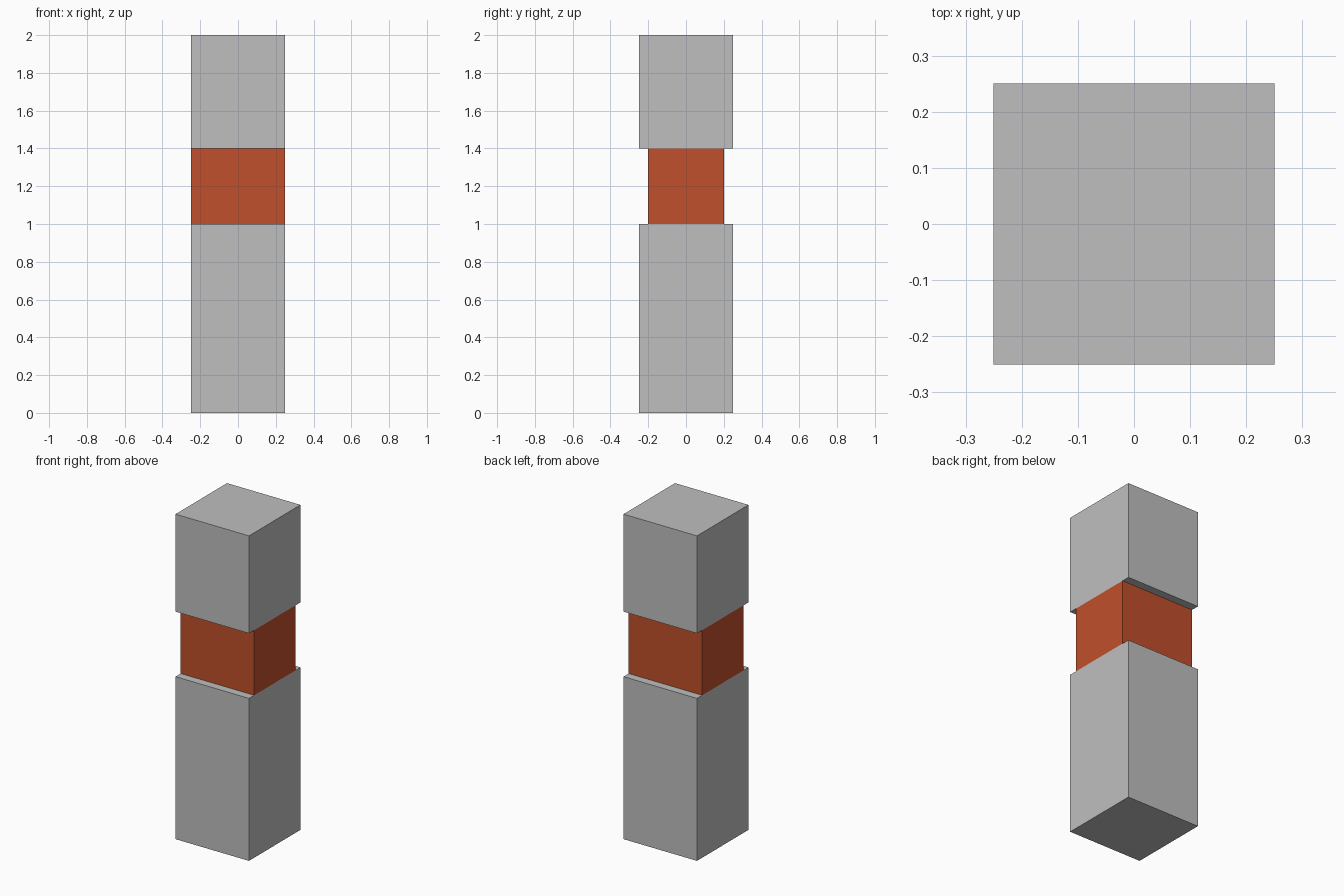
import bpy

cube = bpy.data.objects.get("Cube")
if cube:
    bpy.data.objects.remove(cube, do_unlink=True)


def make_material(name, rgb):
    mat = bpy.data.materials.new(name)
    mat.use_nodes = True
    color = (*rgb, 1.0)
    mat.diffuse_color = color
    for node in mat.node_tree.nodes:
        if node.type == "BSDF_PRINCIPLED":
            node.inputs["Base Color"].default_value = color
    return mat


def box(name, size_x, size_y, z_low, z_high, mat):
    bpy.ops.mesh.primitive_cube_add(size=1, location=(0, 0, 0))
    obj = bpy.context.object
    obj.name = name
    # Bake the dimensions into the mesh
    for v in obj.data.vertices:
        v.co.x *= size_x
        v.co.y *= size_y
        v.co.z = z_low if v.co.z < 0 else z_high
    obj.data.materials.append(mat)
    return obj


grey = make_material("light_grey", (0.52, 0.52, 0.52))
orange = make_material("burnt_orange", (0.527, 0.08, 0.024))

# Square post in two blocks, joined by a band recessed at front and back
box("lower_block", 0.5, 0.5, 0.0, 1.0, grey)
box("middle_band", 0.5, 0.4, 1.0, 1.4, orange)
box("upper_block", 0.5, 0.5, 1.4, 2.0, grey)
